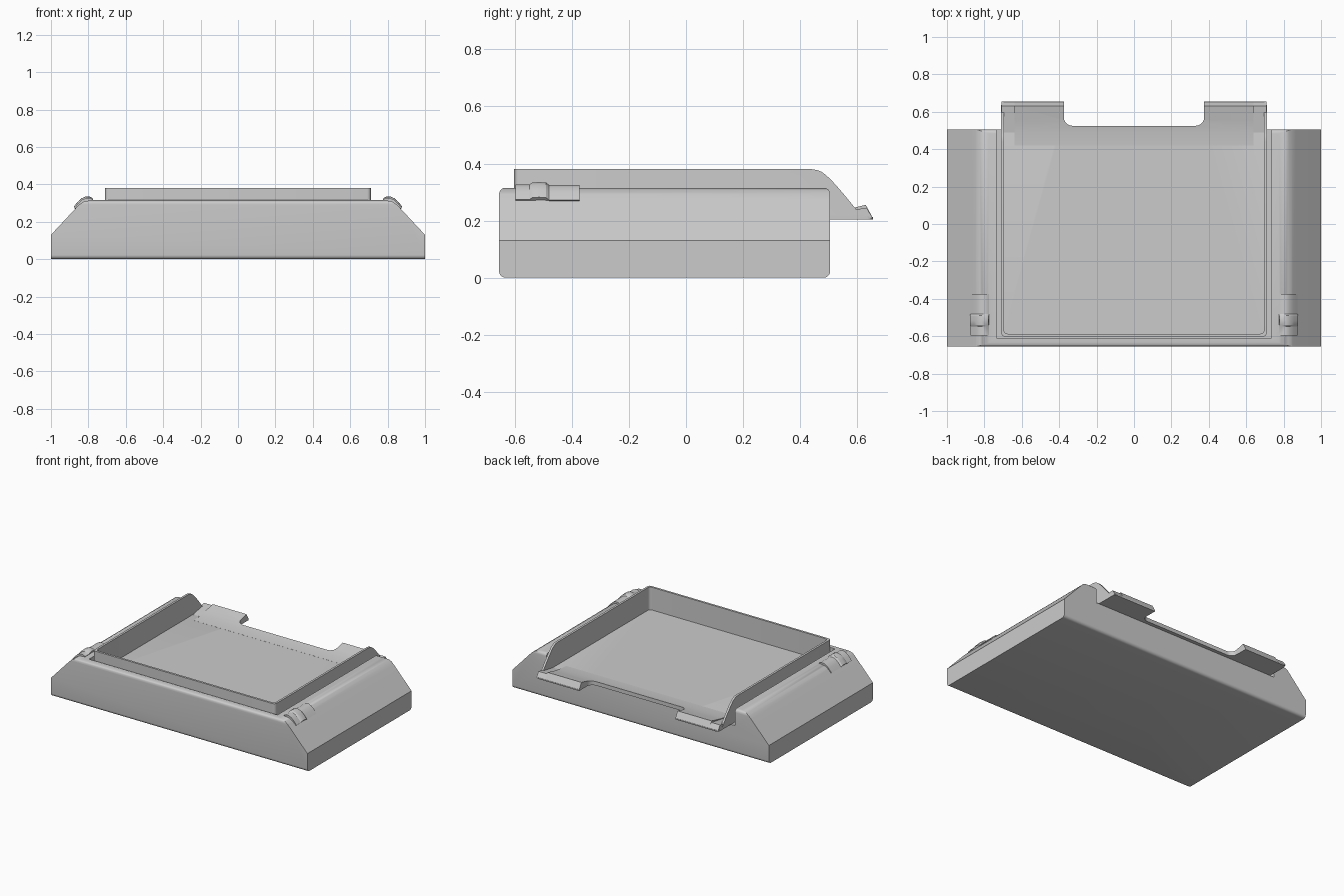
import bpy, bmesh, math

if "Cube" in bpy.data.objects:
    bpy.data.objects.remove(bpy.data.objects["Cube"])


def prism(name, pts, axis, a, b):
    """Extrude a 2D outline along axis; outline is (y,z), (x,z) or (x,y)."""
    place = {'x': lambda p, t: (t, p[0], p[1]),
             'y': lambda p, t: (p[0], t, p[1]),
             'z': lambda p, t: (p[0], p[1], t)}[axis]
    bm = bmesh.new()
    lo = [bm.verts.new(place(p, a)) for p in pts]
    hi = [bm.verts.new(place(p, b)) for p in pts]
    n = len(pts)
    bm.faces.new(lo)
    bm.faces.new(hi)
    for i in range(n):
        j = (i + 1) % n
        bm.faces.new((lo[i], lo[j], hi[j], hi[i]))
    return finish(name, bm)


def finish(name, bm):
    bmesh.ops.recalc_face_normals(bm, faces=bm.faces)
    me = bpy.data.meshes.new(name)
    bm.to_mesh(me)
    bm.free()
    ob = bpy.data.objects.new(name, me)
    bpy.context.collection.objects.link(ob)
    return ob


def rounded(x0, y0, x1, y1, r, seg=5):
    """Rounded rectangle outline."""
    out = []
    for cx, cy, a0 in ((x1 - r, y1 - r, 0), (x0 + r, y1 - r, 90),
                       (x0 + r, y0 + r, 180), (x1 - r, y0 + r, 270)):
        for i in range(seg + 1):
            a = math.radians(a0 + 90 * i / seg)
            out.append((cx + r * math.cos(a), cy + r * math.sin(a)))
    return out


def boolean(ob, cutter, op='DIFFERENCE'):
    bpy.context.view_layer.objects.active = ob
    m = ob.modifiers.new('bool', 'BOOLEAN')
    m.operation, m.object, m.solver = op, cutter, 'EXACT'
    bpy.ops.object.modifier_apply(modifier=m.name)
    bpy.data.objects.remove(cutter)


def mirrored(pts):
    return pts + [(-x, z) for x, z in reversed(pts)]


# Base housing: chamfered front profile crossed with a rounded side profile
base = prism('base_housing', mirrored([
    (1, 0), (1, .13), (.865, .275), (.845, .295), (.825, .307), (.80, .313), (.775, .315)]),
    'y', -.8, .8)
boolean(base, prism('side_cut', rounded(-.655, 0, .505, .315, .022), 'x', -1.2, 1.2), 'INTERSECT')
# Recess for the tray, open at the back
boolean(base, prism('recess_cut', [(-.735, -.61), (.735, -.61), (.735, .9), (-.735, .9)],
                    'z', .20, .6))

# Tray shell: rounded plan crossed with the swept-down side profile
tray = prism('tray', rounded(-.71, -.602, .71, .655, .02), 'z', .1, .5)
boolean(tray, prism('tray_side', [
    (-.8, .204), (.655, .204), (.655, .212), (.612, .221), (.59, .247), (.56, .284),
    (.53, .319), (.51, .341), (.49, .360), (.475, .371), (.46, .377), (.44, .38),
    (-.8, .38)], 'x', -1, 1), 'INTERSECT')
boolean(tray, prism('tray_inside', rounded(-.695, -.587, .695, .9, .02), 'z', .22, .6))


def notch():
    """Finger cut-out in the rear edge."""
    return prism('notch_cut', rounded(-.375, .525, .375, 1.0, .045), 'z', .1, .6)


boolean(tray, notch())

# Rear lip: floor rising gently to a sloped pouring edge
lip = prism('rear_lip', [(.42, .212), (.42, .2205), (.49, .225), (.55, .236), (.63, .255),
                         (.655, .209), (.60, .208)], 'x', -.64, .64)
boolean(lip, notch())

objs = [base, tray, lip]
for side, label in ((1, 'right'), (-1, 'left')):
    # Lower ramps in the lip corners
    objs.append(prism('lip_corner_' + label, [(.49, .212), (.49, .2205), (.632, .245),
                                              (.655, .209)], 'x', side * .64, side * .708))
    # Curved clips on the shoulders, with a raised thumb grip
    arc = [(.775, .318), (.79, .326), (.812, .327), (.833, .318), (.853, .300), (.875, .274)]
    under = [(.86, .262), (.82, .29), (.775, .295)]
    stations = [(-.597, 0), (-.548, 0), (-.54, .006), (-.515, .008), (-.49, .006),
                (-.48, -.002), (-.373, -.002)]
    bm = bmesh.new()
    rings = []
    for y, up in stations:
        ring = [bm.verts.new((side * (x + up * .3), y, z + up)) for x, z in arc]
        ring += [bm.verts.new((side * x, y, z)) for x, z in under]
        rings.append(ring)
    for r0, r1 in zip(rings, rings[1:]):
        for i in range(len(r0)):
            j = (i + 1) % len(r0)
            bm.faces.new((r0[i], r0[j], r1[j], r1[i]))
    bm.faces.new(rings[0])
    bm.faces.new(rings[-1])
    objs.append(finish('clip_' + label, bm))

# Smooth shading with crisp edges
bpy.ops.object.select_all(action='DESELECT')
for ob in objs:
    ob.select_set(True)
bpy.context.view_layer.objects.active = base
bpy.ops.object.shade_smooth_by_angle(angle=math.radians(30))
